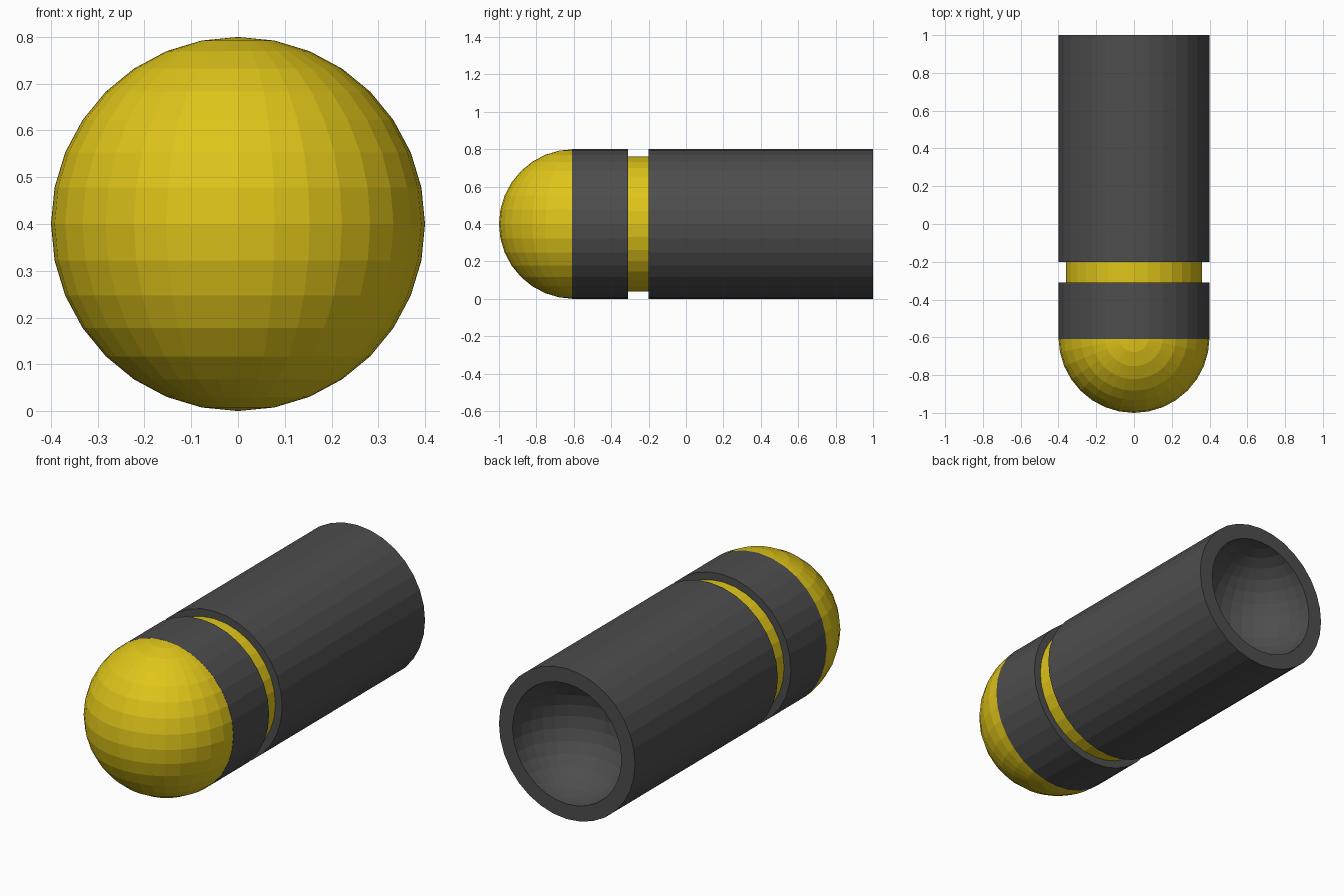
import bpy, bmesh
from math import radians
from mathutils import Matrix

if "Cube" in bpy.data.objects:
    bpy.data.objects.remove(bpy.data.objects["Cube"])

SIDES = 32
AXIS_Z = 0.4


def material(name, color):
    m = bpy.data.materials.new(name)
    m.diffuse_color = color
    m.use_nodes = True
    m.node_tree.nodes["Principled BSDF"].inputs["Base Color"].default_value = m.diffuse_color
    return m


yellow = material("yellow", (0.74, 0.56, 0.01, 1))
grey = material("dark_grey", (0.075, 0.075, 0.075, 1))


def finish(bm, name, mat):
    mesh = bpy.data.meshes.new(name)
    bm.to_mesh(mesh)
    bm.free()
    mesh.materials.append(mat)
    obj = bpy.data.objects.new(name, mesh)
    bpy.context.collection.objects.link(obj)
    return obj


def add_cylinder(bm, radius, y0, y1):
    mat = Matrix.Translation((0, (y0 + y1) / 2, AXIS_Z)) @ Matrix.Rotation(radians(90), 4, 'X')
    bmesh.ops.create_cone(bm, cap_ends=True, segments=SIDES, radius1=radius,
                          radius2=radius, depth=y1 - y0, matrix=mat)


def add_half_sphere(bm, radius, y):
    # upright sphere, keeping only the half that faces -y
    mat = Matrix.Translation((0, y, AXIS_Z))
    verts = bmesh.ops.create_uvsphere(bm, u_segments=SIDES, v_segments=16,
                                      radius=radius, matrix=mat)["verts"]
    gone = [v for v in verts if v.co.y > y + 1e-4]
    bmesh.ops.delete(bm, geom=gone, context='VERTS')


# rounded nose
bm = bmesh.new()
add_half_sphere(bm, 0.4, -0.6)
finish(bm, "nose_dome", yellow)

# front band and recessed neck
for name, radius, y0, y1, mat in (("front_band", 0.4, -0.61, -0.31, grey),
                                  ("neck_ring", 0.36, -0.33, -0.18, yellow)):
    bm = bmesh.new()
    add_cylinder(bm, radius, y0, y1)
    finish(bm, name, mat)

# main body with a hollow bowl in its back end
bm = bmesh.new()
add_half_sphere(bm, 0.32, 1.0)
bmesh.ops.reverse_faces(bm, faces=bm.faces[:])
add_cylinder(bm, 0.4, -0.2, 1.0)
bm.normal_update()
cap = [f for f in bm.faces if len(f.verts) == SIDES and f.calc_center_median().y > 0.9]
bmesh.ops.delete(bm, geom=cap, context='FACES_ONLY')
bmesh.ops.bridge_loops(bm, edges=[e for e in bm.edges if e.is_boundary])
bmesh.ops.recalc_face_normals(bm, faces=bm.faces[:])
finish(bm, "main_body", grey)
